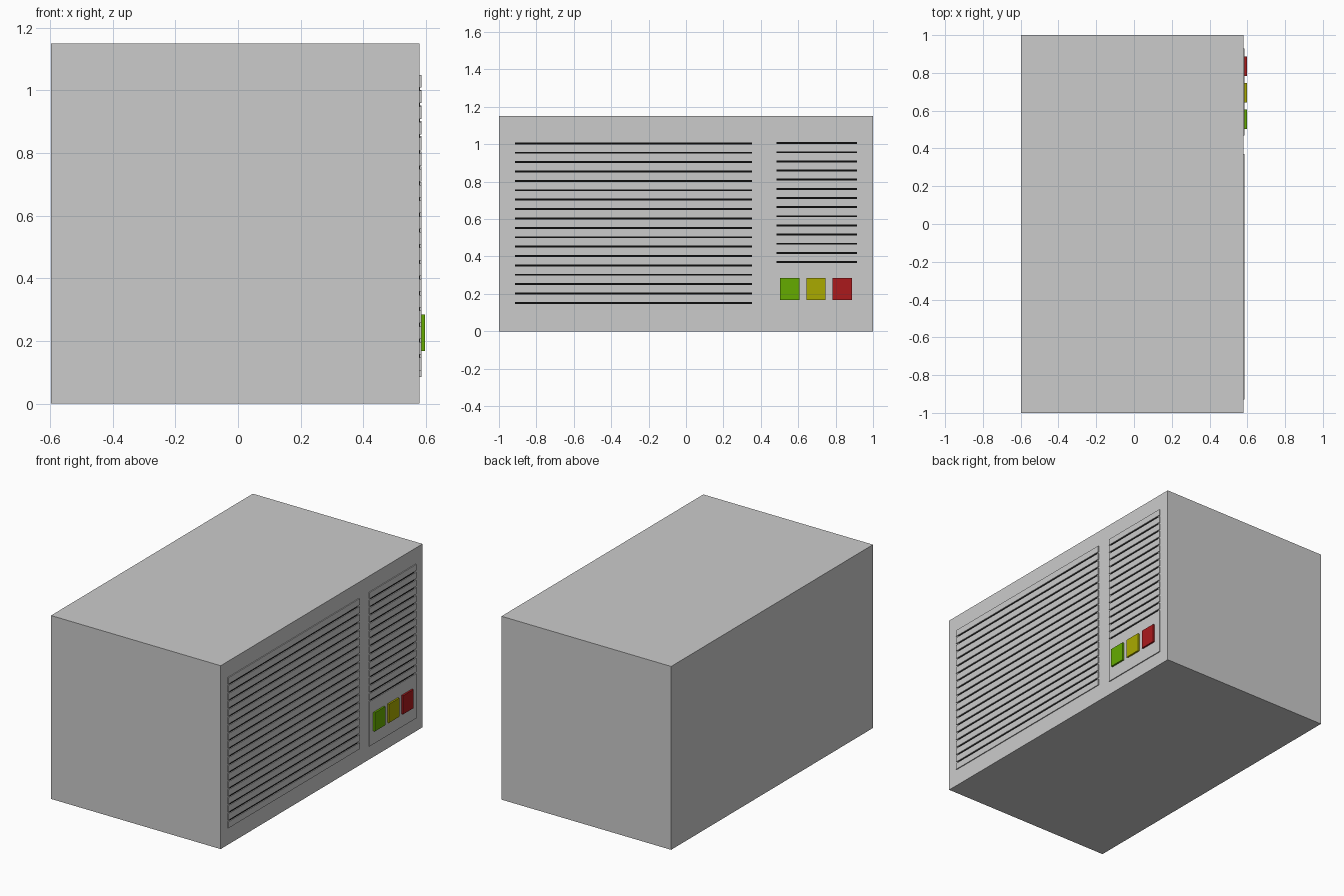
import bpy, bmesh
from mathutils import Matrix, Vector

if "Cube" in bpy.data.objects:
    bpy.data.objects.remove(bpy.data.objects["Cube"])


def material(name, rgb):
    m = bpy.data.materials.new(name)
    m.diffuse_color = (*rgb, 1)
    m.use_nodes = True
    m.node_tree.nodes["Principled BSDF"].inputs["Base Color"].default_value = m.diffuse_color
    return m


def boxes(name, extents, mat=None):
    """One object made of boxes given as ((x0, x1), (y0, y1), (z0, z1))."""
    bm = bmesh.new()
    for ext in extents:
        centre = Vector([(a + b) / 2 for a, b in ext])
        size = Vector([b - a for a, b in ext])
        bmesh.ops.create_cube(bm, size=1, matrix=Matrix.Translation(centre) @ Matrix.Diagonal((*size, 1)))
    me = bpy.data.meshes.new(name)
    bm.to_mesh(me)
    bm.free()
    ob = bpy.data.objects.new(name, me)
    bpy.context.collection.objects.link(ob)
    if mat:
        me.materials.append(mat)
    return ob


FACE, PROUD, TOP = 0.58, 0.586, 1.05
black = material("slot_black", (0.004, 0.004, 0.004))


def grille(name, y0, y1, count, pitch, gap=0.01):
    """Stack of raised slats with dark slots between them."""
    tops = [TOP - i * pitch for i in range(count)]
    boxes(name + "_slats", [((FACE, PROUD), (y0, y1), (t - pitch + gap, t)) for t in tops])
    boxes(name + "_slots", [((FACE - 0.004, FACE + 0.001), (y0 + 0.015, y1 - 0.017), (t - pitch, t - pitch + gap))
                            for t in tops[:18]], black)


# main housing
boxes("housing", [((-0.597, FACE), (-1, 1), (0, 1.15))])

# wide grille and narrow grille
grille("wide_grille", -0.93, 0.37, 19, 0.0502)
grille("narrow_grille", 0.468, 0.93, 14, 0.0489)

# control plate under the narrow grille
boxes("control_plate", [((FACE, PROUD), (0.468, 0.93), (0.085, TOP - 14 * 0.0489))])

# three push buttons
for i, (label, rgb) in enumerate((("green", (0.13, 0.41, 0.0)),
                                  ("yellow", (0.4, 0.4, 0.0)),
                                  ("red", (0.41, 0.01, 0.012)))):
    y = 0.503 + 0.14 * i
    boxes(label + "_button", [((FACE, 0.597), (y, y + 0.104), (0.168, 0.285))],
          material(label, rgb))
